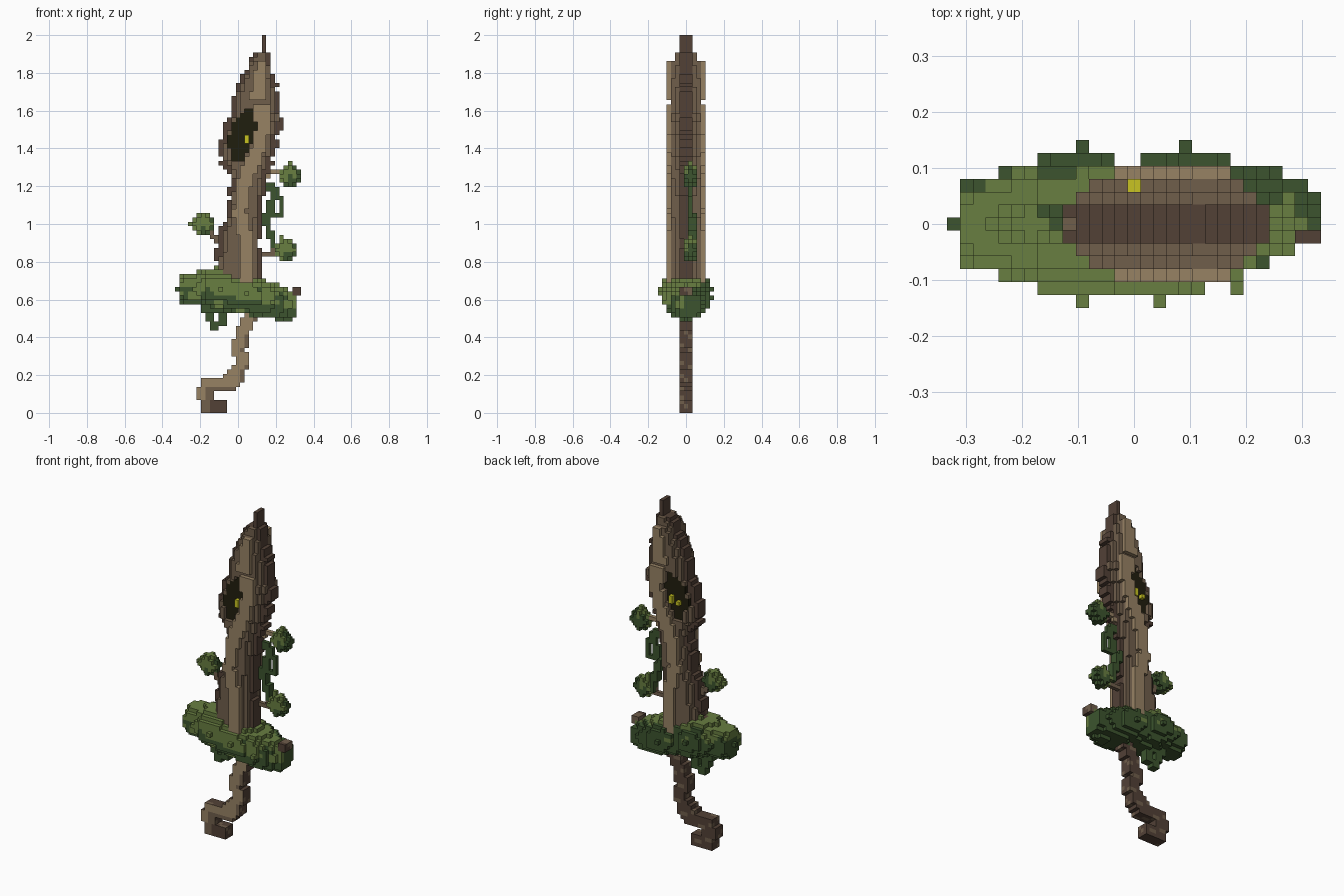
import bpy, bmesh, math
from mathutils import Vector

if "Cube" in bpy.data.objects:
    bpy.data.objects.remove(bpy.data.objects["Cube"])

V = 2 / 87          # edge of one small cube, 87 rows in height


# Flat colours
def lin(c):
    c /= 255
    return c / 12.92 if c < 0.04045 else ((c + 0.055) / 1.055) ** 2.4


PALETTE = {
    "dark_bark": (82, 65, 54), "bark": (112, 94, 75), "pale_wood": (151, 130, 100),
    "leaf_green": (104, 126, 65), "deep_green": (60, 84, 46),
    "hollow_black": (32, 30, 14), "glow_yellow": (200, 196, 34),
}
DARK, BARK, PALE, LEAF, DEEP, HOLLOW, GLOW = range(7)
MATS = []
for name, rgb in PALETTE.items():
    m = bpy.data.materials.new(name)
    m.use_nodes = True
    col = tuple(lin(c) for c in rgb) + (1,)
    m.diffuse_color = col
    bsdf = m.node_tree.nodes["Principled BSDF"]
    bsdf.inputs["Base Color"].default_value = col
    bsdf.inputs["Roughness"].default_value = 0.9
    MATS.append(m)

DIRS = [Vector(d) for d in ((1, 0, 0), (-1, 0, 0), (0, 1, 0), (0, -1, 0), (0, 0, 1), (0, 0, -1))]


def build(name, cells, front=None):
    """Make one mesh of cubes, keeping only outer faces. front: optional colour rule for -y faces."""
    bm = bmesh.new()
    verts = {}

    def vert(p):
        key = tuple(round(c * 2) for c in p)
        if key not in verts:
            verts[key] = bm.verts.new((p.x * V, p.y * V, (p.z + 0.5) * V))
        return verts[key]

    for c, mat in cells.items():
        for d in DIRS:
            if (c[0] + int(d.x), c[1] + int(d.y), c[2] + int(d.z)) in cells:
                continue
            u = Vector((d.y, d.z, d.x))
            w = d.cross(u)
            o = Vector(c) + d / 2
            f = bm.faces.new([vert(o + (u * a + w * b) / 2) for a, b in ((-1, -1), (1, -1), (1, 1), (-1, 1))])
            f.material_index = front(c) if front and d.y < 0 else mat
    me = bpy.data.meshes.new(name)
    bm.to_mesh(me)
    bm.free()
    for m in MATS:
        me.materials.append(m)
    bpy.context.collection.objects.link(bpy.data.objects.new(name, me))


def interp(table, t):
    """Linear lookup in rows sorted by their first value."""
    if t <= table[0][0]:
        return table[0][1:]
    for a, b in zip(table, table[1:]):
        if t <= b[0]:
            s = (t - a[0]) / (b[0] - a[0])
            return tuple(p + (q - p) * s for p, q in zip(a[1:], b[1:]))
    return table[-1][1:]


def stroke(points, r, js, mat):
    """Cubes within r cubes of a path in the x-z plane, on the depth layers js."""
    pts = [Vector((x / V, z / V - 0.5)) for x, z in points]
    out = {}
    for i in range(-14, 15):
        for k in range(87):
            p = Vector((i, k))
            for a, b in zip(pts, pts[1:]):
                t = max(0, min(1, (p - a).dot(b - a) / (b - a).length_squared))
                if (p - a - (b - a) * t).length <= r:
                    out.update({(i, j, k): mat for j in js})
                    break
    return out


# Blade: height, left edge, right edge; layers shrink away from the middle plane
OUTLINE = [(0.66, -0.125, 0.12), (0.81, -0.115, 0.12), (0.96, -0.09, 0.118), (1.04, -0.06, 0.125),
           (1.12, -0.05, 0.125), (1.20, -0.035, 0.14), (1.28, -0.045, 0.155), (1.33, -0.095, 0.18),
           (1.40, -0.10, 0.20), (1.46, -0.09, 0.21), (1.52, -0.065, 0.23), (1.57, -0.04, 0.235),
           (1.63, -0.03, 0.205), (1.69, -0.025, 0.215), (1.76, 0.015, 0.195), (1.81, 0.035, 0.18),
           (1.86, 0.06, 0.165), (1.905, 0.10, 0.155), (1.92, 0.125, 0.148), (2.0, 0.125, 0.148)]
INSET = [0, 0, 0.18, 0.34]
# Winding pale grain on the outermost layer: height, centre, half width
GRAIN = [(0.70, 0.04, 0.035), (0.85, 0.05, 0.03), (0.95, 0.035, 0.035), (1.05, 0.01, 0.035),
         (1.15, 0.015, 0.035), (1.25, 0.045, 0.04), (1.35, 0.085, 0.045), (1.45, 0.125, 0.035),
         (1.58, 0.13, 0.04), (1.68, 0.11, 0.045), (1.80, 0.12, 0.03), (1.87, 0.125, 0.025)]
blade = {}
for k in range(29, 87):
    z = (k + 0.5) * V
    lo, hi = interp(OUTLINE, z)
    half, mid = (hi - lo) / 2, (hi + lo) / 2
    # ragged bark edge
    rag = 0.4 * V * (1 if k % 5 < 3 else -0.5) if z < 1.9 else 0
    for j in range(-4, 5):
        a = abs(j)
        if (z > 1.9 and a > 1) or (z > 1.86 and a > 2) or (a == 4 and k == 71):
            continue
        if a == 4:
            c, w = interp(GRAIN, z)
        else:
            c, w = mid, max(half * (1 - INSET[a]) + rag * (a < 2), 0.55 * V)
        for i in range(-14, 15):
            if abs(i * V - c) <= w:
                blade[i, j, k] = DARK if a < 2 else BARK if a < 4 else PALE

# Hollow knot on both faces: recessed dark slanted opening with a glowing eye
KNOT = [(1.33, -0.035, 0.02), (1.37, -0.04, 0.04), (1.42, -0.05, 0.065), (1.47, -0.045, 0.08),
        (1.52, -0.035, 0.10), (1.56, -0.01, 0.085), (1.61, 0.035, 0.08)]
for c in list(blade):
    i, j, k = c
    z = (k + 0.5) * V
    lo, hi = interp(KNOT, z)
    if 1.33 < z < 1.62 and lo <= i * V <= hi:
        if abs(j) > 2:
            del blade[c]
        elif abs(j) == 2 or (abs(j) == 1 and (i, 2, k) not in blade):
            blade[c] = HOLLOW
build("blade", blade)
build("eyes", {c: GLOW for c in ((2, -3, 62), (2, -3, 63), (2, 3, 62), (2, 3, 63), (0, 3, 62))})

# Leafy guard: x, centre height, half height, front and back depth
GUARD = [(-0.32, 0.65, 0.06, 0.05, 0.05), (-0.29, 0.655, 0.08, 0.08, 0.08), (-0.19, 0.66, 0.09, 0.1, 0.1),
         (-0.16, 0.66, 0.1, 0.128, 0.12), (-0.09, 0.655, 0.118, 0.128, 0.13), (-0.01, 0.635, 0.108, 0.128, 0.11),
         (0.07, 0.622, 0.108, 0.128, 0.13), (0.15, 0.60, 0.1, 0.112, 0.128), (0.22, 0.582, 0.092, 0.085, 0.1),
         (0.27, 0.572, 0.08, 0.05, 0.085), (0.31, 0.57, 0.065, 0.036, 0.082)]


def foliage(i, k, u, w):
    """Light leaves on the upper front, broken by wavy dark patches."""
    n = math.sin(0.75 * i + 0.6 * k) * math.sin(0.9 * k - 0.35 * i)
    t = 0.9 * u - 0.5 * w - 0.035 * max(i, 0) + n * (0.75 - 0.45 * max(u, 0))
    return LEAF if t > 0.12 else DEEP


guard = {}
for i in range(-13, 14):
    zc, h, near, far = interp(GUARD, i * V)
    for j in range(-6, 7):
        for k in range(18, 37):
            u, w = ((k + 0.5) * V - zc) / h, j * V / (near if j < 0 else far)
            if abs(u) ** 2.4 + abs(w) ** 2.4 <= 1:
                guard[i, j, k] = foliage(i, k, u, w)
# Single stray leaves
for i, j, k in ((-14, 0, 28), (-4, -6, 28), (-4, 6, 28), (4, 6, 26), (2, -6, 27), (-9, 4, 28),
                (-9, -4, 29), (11, 4, 25), (8, -5, 25), (-9, 0, 32), (-5, 1, 33)):
    guard[i, j, k] = LEAF if j < 0 or k > 28 else DEEP
build("guard_foliage", guard)
stub = {(i, j, k): BARK if j + k > 27 else DARK for i in (13, 14) for j in (-1, 0, 1) for k in (26, 27, 28)
        if (i, j, k) not in guard and not (i == 14 and k == 26)}
build("guard_stub", stub)

# Hanging tuft under the guard
tuft = stroke([(-0.15, 0.58), (-0.15, 0.49), (-0.125, 0.46), (-0.08, 0.475), (-0.07, 0.56)], 0.8, (0, 1), DEEP)
tuft.update(stroke([(-0.17, 0.55), (-0.05, 0.55)], 0.9, (-1, 0, 1), DEEP))
build("guard_tuft", tuft)


# Leaf clusters: small blocky balls, light in the upper middle, with one stray leaf
def cluster(name, centre, stray, light):
    cells = {}
    for i in range(-2, 3):
        for j in range(-1, 2):
            for k in range(-2, 3):
                if i * i + 2 * j * j + k * k <= 6:
                    t = light + 0.5 * k - 0.3 * i - 0.5 * j + 0.7 * math.sin(2 * i + j + k)
                    cells[i, j, k] = LEAF if t > 0 else DEEP
    cells[stray] = LEAF
    build(name, {tuple(a + b for a, b in zip(c, centre)): m for c, m in cells.items()})


cluster("left_leaf_cluster", (-8, 0, 43), (-3, 0, 0), 0.4)
cluster("upper_right_leaf_cluster", (12, 1, 54), (0, 0, 3), -0.4)
cluster("lower_right_leaf_cluster", (11, 1, 37), (-1, 0, 3), 0.3)

# Twigs
build("left_twig", stroke([(-0.08, 0.92), (-0.14, 0.93), (-0.15, 0.97)], 0.8, (0,), BARK))
build("upper_right_twig", stroke([(0.14, 1.25), (0.17, 1.275), (0.24, 1.275)], 0.7, (1,), PALE))
build("lower_right_twig", stroke([(0.11, 0.84), (0.21, 0.85)], 0.7, (1,), BARK))

# Looping vine
vine = stroke([(0.15, 1.20), (0.19, 1.19), (0.21, 1.15), (0.23, 1.13), (0.23, 1.05), (0.165, 1.04),
               (0.165, 1.10)], 0.8, (1,), DEEP)
vine.update(stroke([(0.18, 1.17), (0.18, 1.04)], 0.6, (1,), DEEP))
vine.update(stroke([(0.145, 1.03), (0.165, 0.97), (0.18, 0.93), (0.185, 0.88)], 0.8, (1, 2), DEEP))
build("vine", vine)

# Crooked handle ending in a hook
handle = stroke([(0.08, 0.58), (0.06, 0.49), (0.02, 0.41), (0.005, 0.34), (0.025, 0.27), (0.0, 0.20)],
                1.6, (-1, 0, 1), DARK)
handle.update(stroke([(0.0, 0.205), (-0.04, 0.165), (-0.08, 0.147), (-0.15, 0.147), (-0.175, 0.10)],
                     1.85, (-1, 0, 1), DARK))
handle.update(stroke([(-0.175, 0.10), (-0.165, 0.035), (-0.09, 0.035)], 1.45, (-1, 0, 1), DARK))
for i, j, k in handle:      # lighter flecks on the bark
    if (3 * k + 2 * j + i) % 11 < 2:
        handle[i, j, k] = BARK


def handle_front(c):
    i, j, k = c
    if k < 3:
        return DARK if i > -7 else BARK
    if (i + 1, j, k) not in handle and k % 7 < 4:
        return BARK
    return BARK if k < 6 and i > -8 else PALE


build("handle", handle, handle_front)
